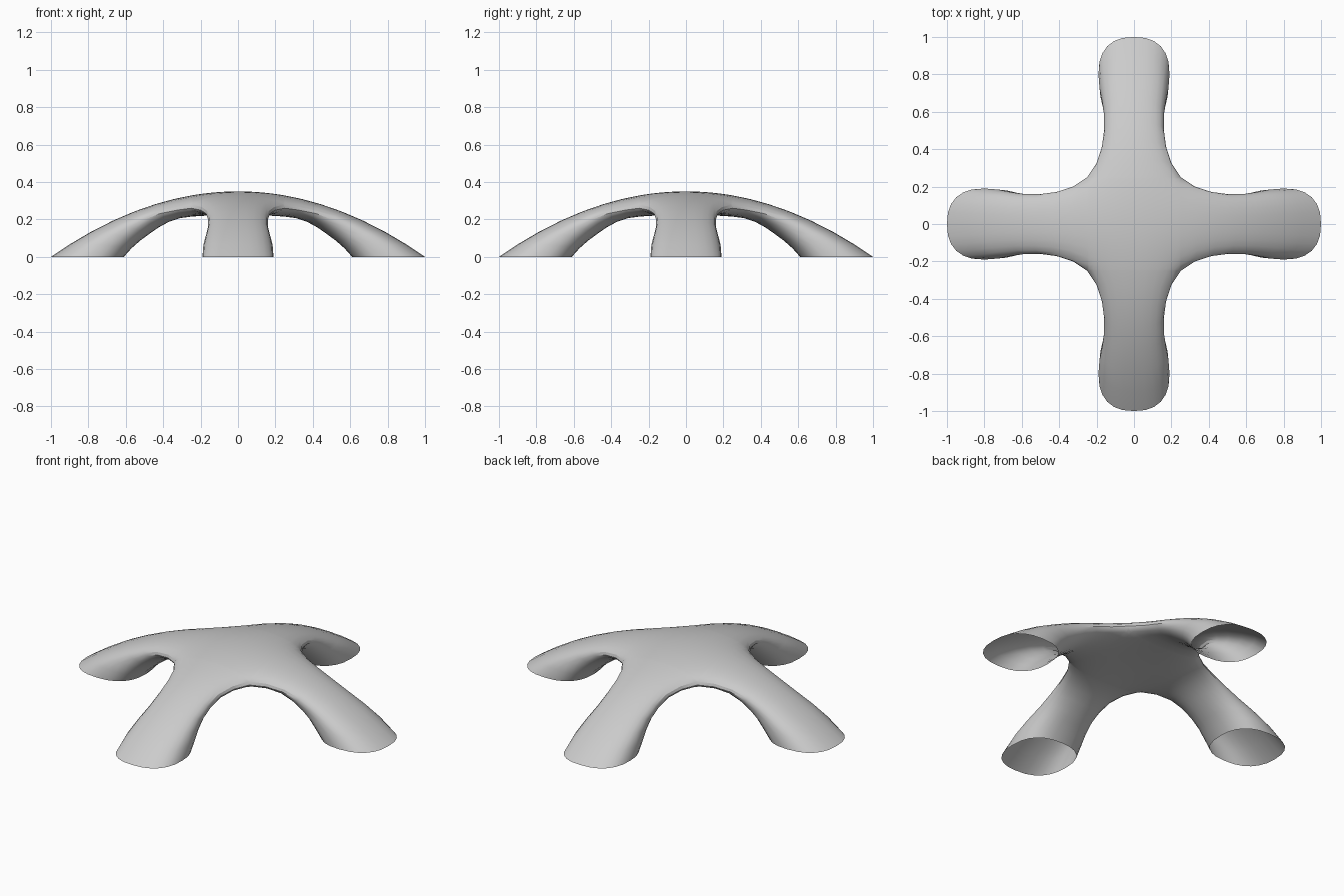
import bpy, bmesh, math
from mathutils import Matrix, Vector

if "Cube" in bpy.data.objects:
    bpy.data.objects.remove(bpy.data.objects["Cube"])

W = 0.25      # half size of the central hub
HALF = 12     # segments across a leg, top or bottom

# leg stations, foot to hub: top x, side x, side z, half width, bottom x, bottom z
STATIONS = [
    (1.00, .800, .000, .190, .610, .000),
    (.90, .735, .065, .185, .570, .045),
    (.79, .665, .118, .171, .525, .085),
    (.67, .585, .160, .160, .475, .122),
    (.55, .500, .200, .160, .425, .157),
    (.44, .415, .232, .171, .370, .187),
    (.34, .325, .250, .200, .310, .207),
    (.25, .250, .260, .250, .250, .215),
]


def power(v, p):
    return math.copysign(abs(v) ** p, v) if abs(v) > 1e-6 else 0.0


def leg_ring(i):
    """Closed cross-section of the leg that points along +x."""
    tx, sx, sz, w, bx, bz = STATIONS[i]
    tz = 0.35 * (1 - tx * tx)
    p = 1 - 0.18 * (1 - i / (len(STATIONS) - 1))
    ring = []
    for k in range(2 * HALF):
        a = math.pi * k / HALF
        c, s = power(math.cos(a), p), power(math.sin(a), p)
        ex, ez = (tx, tz) if s >= 0 else (bx, bz)
        ring.append(Vector((sx + (ex - sx) * abs(s), w * c, sz + (ez - sz) * abs(s))))
    return ring


def hub_point(x, y, top):
    f = math.sqrt(max(0.0, 1 - (x * y / W ** 2) ** 2))
    r = x * x + y * y - (x * y / W) ** 2
    z = 0.26 + (0.09 - 0.35 * r) * f if top else 0.26 - (0.035 + 0.16 * r) * f
    return Vector((x, y, z))


bm = bmesh.new()

# four hollow legs, open at the feet
for q in range(4):
    turn = Matrix.Rotation(q * math.pi / 2, 3, 'Z')
    rings = [[bm.verts.new(turn @ p) for p in leg_ring(i)] for i in range(len(STATIONS))]
    for a, b in zip(rings, rings[1:]):
        for k in range(2 * HALF):
            n = (k + 1) % (2 * HALF)
            bm.faces.new((a[k], a[n], b[n], b[k]))

# upper and lower sheets of the hub
steps = [W * math.cos(math.pi * k / HALF) for k in range(HALF + 1)]
for top in (True, False):
    grid = [[bm.verts.new(hub_point(x, y, top)) for y in steps] for x in steps]
    for i in range(HALF):
        for j in range(HALF):
            bm.faces.new((grid[i][j], grid[i + 1][j], grid[i + 1][j + 1], grid[i][j + 1]))

bmesh.ops.remove_doubles(bm, verts=bm.verts, dist=0.0005)
bmesh.ops.recalc_face_normals(bm, faces=bm.faces)
# the shell is open, so make sure the crown faces up
crown = max(bm.faces, key=lambda f: f.calc_center_median().z)
if crown.normal.z < 0:
    bmesh.ops.reverse_faces(bm, faces=bm.faces)

mesh = bpy.data.meshes.new("four_leg_shell")
bm.to_mesh(mesh)
bm.free()
shell = bpy.data.objects.new("four_leg_shell", mesh)
bpy.context.collection.objects.link(shell)

grey = bpy.data.materials.new("light_grey")
grey.diffuse_color = (0.6, 0.6, 0.6, 1)
grey.use_nodes = True
grey.node_tree.nodes["Principled BSDF"].inputs["Base Color"].default_value = grey.diffuse_color
mesh.materials.append(grey)

bpy.context.view_layer.objects.active = shell
shell.select_set(True)
bpy.ops.object.shade_smooth_by_angle(angle=math.radians(30))
